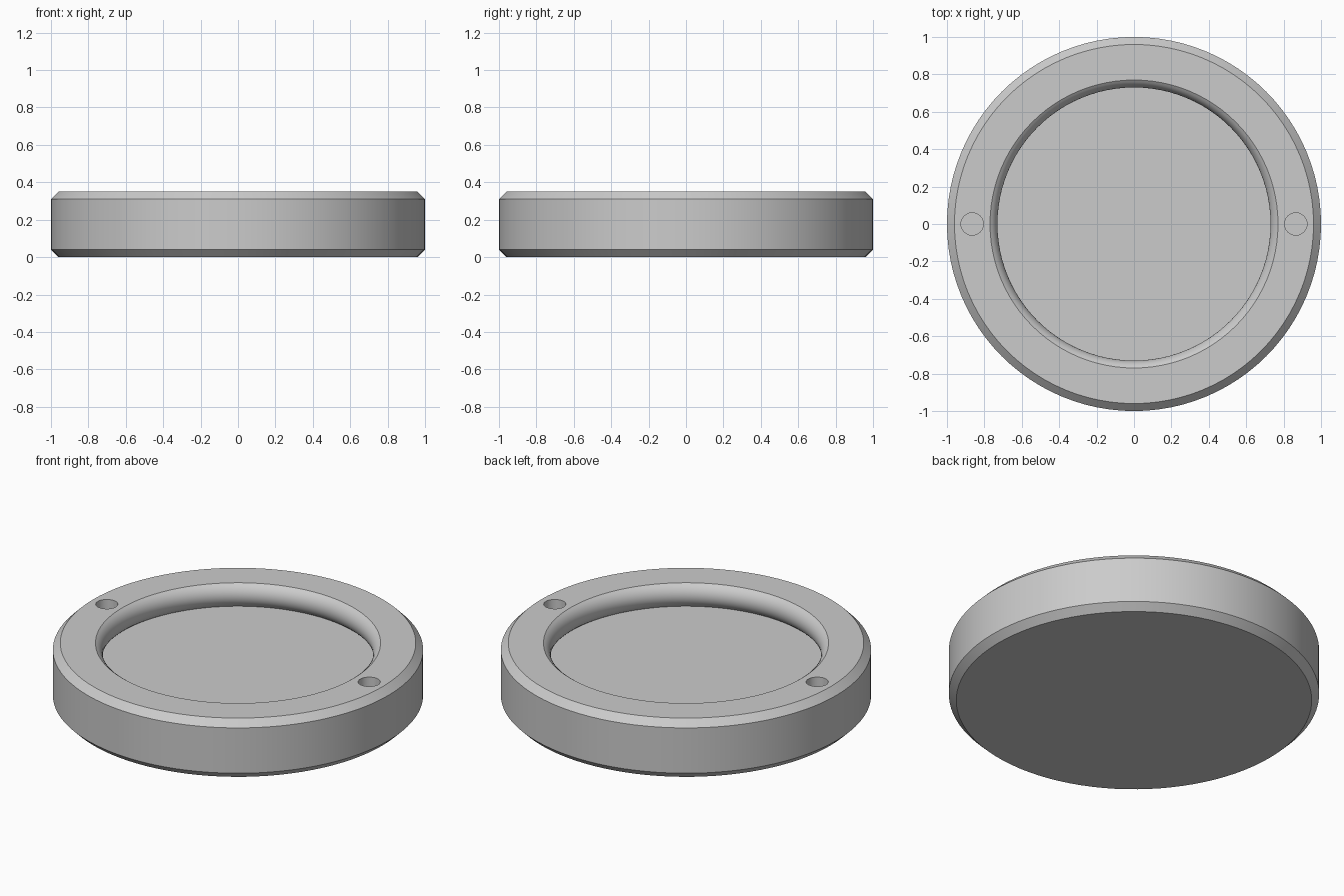
import bpy
import bmesh
import math

SEGMENTS = 96
HEIGHT = 0.35
CHAMFER = 0.04
FLOOR_Z = 0.21

default = bpy.data.objects.get("Cube")
if default:
    bpy.data.objects.remove(default, do_unlink=True)

grey = bpy.data.materials.new("light_grey")
grey.use_nodes = True
colour = (0.6, 0.6, 0.6, 1)
grey.diffuse_color = colour
grey.node_tree.nodes["Principled BSDF"].inputs["Base Color"].default_value = colour


def lathe(name, profile):
    """Turn a profile of (radius, z) points around the z axis."""
    bm = bmesh.new()
    verts = [bm.verts.new((r, 0, z)) for r, z in profile]
    edges = [bm.edges.new(pair) for pair in zip(verts, verts[1:])]
    bmesh.ops.spin(bm, geom=verts + edges, cent=(0, 0, 0), axis=(0, 0, 1),
                   angle=math.tau, steps=SEGMENTS, use_merge=False)
    bmesh.ops.remove_doubles(bm, verts=bm.verts, dist=0.0002)
    bmesh.ops.recalc_face_normals(bm, faces=bm.faces)
    mesh = bpy.data.meshes.new(name)
    bm.to_mesh(mesh)
    bm.free()
    mesh.materials.append(grey)
    obj = bpy.data.objects.new(name, mesh)
    bpy.context.collection.objects.link(obj)
    return obj


# Recess wall: a convex lip that bulges inward between the rim and the floor
half = (HEIGHT - FLOOR_Z) / 2
bulge = 0.04
radius = (half ** 2 + bulge ** 2) / (2 * bulge)
sweep = math.asin(half / radius)
lip = []
for i in range(13):
    a = sweep * (1 - i / 6)
    lip.append((0.73 + radius * (1 - math.cos(a)),
                FLOOR_Z + half + radius * math.sin(a)))

# Chamfered disc with the recess in its top
disc = lathe("disc_body", [
    (0, 0), (1 - CHAMFER, 0), (1, CHAMFER), (1, HEIGHT - CHAMFER),
    (1 - CHAMFER, HEIGHT), *lip, (0, FLOOR_Z)])

# Two blind holes in the rim
for side, x in (("left", 0.865), ("right", -0.865)):
    bpy.ops.mesh.primitive_cylinder_add(vertices=32, radius=0.06, depth=0.28,
                                        location=(x, 0, HEIGHT))
    cutter = bpy.context.object
    cutter.name = side + "_hole_cutter"
    cutter.data.materials.append(grey)
    cut = disc.modifiers.new(side + "_hole", "BOOLEAN")
    cut.operation = "DIFFERENCE"
    cut.solver = "EXACT"
    cut.object = cutter
    bpy.ops.object.select_all(action="DESELECT")
    bpy.context.view_layer.objects.active = disc
    disc.select_set(True)
    bpy.ops.object.modifier_apply(modifier=cut.name)
    bpy.data.objects.remove(cutter, do_unlink=True)

bpy.ops.object.shade_smooth_by_angle(angle=math.radians(25))
